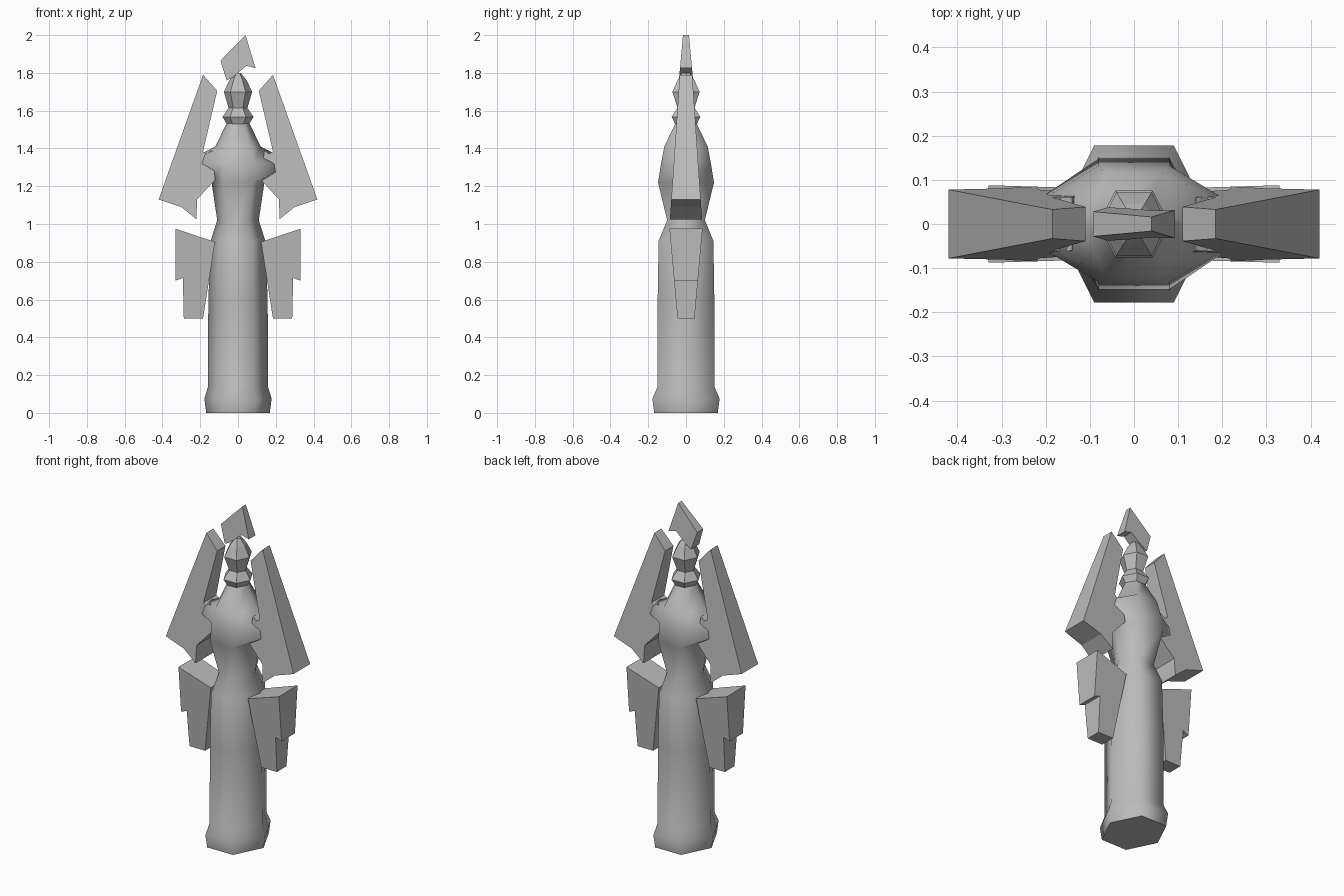
import bpy, bmesh

if "Cube" in bpy.data.objects:
    bpy.data.objects.remove(bpy.data.objects["Cube"])

grey = bpy.data.materials.new("stone grey")
grey.use_nodes = True
grey.diffuse_color = (0.5, 0.5, 0.5, 1)
grey.node_tree.nodes["Principled BSDF"].inputs["Base Color"].default_value = (0.5, 0.5, 0.5, 1)


def finish(bm, name, smooth=False):
    bmesh.ops.recalc_face_normals(bm, faces=bm.faces)
    for f in bm.faces:
        f.smooth = smooth and len(f.verts) == 4
        if len(f.verts) == 6:
            for e in f.edges:
                e.smooth = False
    mesh = bpy.data.meshes.new(name)
    bm.to_mesh(mesh)
    bm.free()
    mesh.materials.append(grey)
    obj = bpy.data.objects.new(name, mesh)
    bpy.context.collection.objects.link(obj)
    return obj


def hex_loft(name, rings, smooth):
    """Stack six-sided rings given as (z, front half width, side reach, depth)."""
    bm = bmesh.new()
    loops = []
    for z, w, reach, d in rings:
        corners = [(reach, 0), (w, d), (-w, d), (-reach, 0), (-w, -d), (w, -d)]
        loops.append([bm.verts.new((x, y, z)) for x, y in corners])
    for a, b in zip(loops, loops[1:]):
        for i in range(6):
            j = (i + 1) % 6
            bm.faces.new((a[i], a[j], b[j], b[i]))
    bm.faces.new(loops[0])
    bm.faces.new(loops[-1])
    return finish(bm, name, smooth)


def plate(name, outline, depth, side=1):
    """Extrude an xz outline along y, with half depth varying with height."""
    bm = bmesh.new()
    front = [bm.verts.new((side * x, -depth(z), z)) for x, z in outline]
    back = [bm.verts.new((side * x, depth(z), z)) for x, z in outline]
    bm.faces.new(front)
    bm.faces.new(back)
    n = len(outline)
    for i in range(n):
        j = (i + 1) % n
        bm.faces.new((front[i], front[j], back[j], back[i]))
    return finish(bm, name)


# Robed body, with pointed shoulders reaching into the upper plates
hex_loft("body", [
    (0, .085, .168, .168), (.075, .09, .178, .178), (.135, .08, .16, .152),
    (.6, .08, .157, .15), (.91, .075, .145, .145), (1.02, .055, .11, .1),
    (1.22, .08, .14, .148), (1.32, .08, .3, .132), (1.41, .065, .12, .115),
    (1.535, .03, .06, .055)], True)

# Faceted collar and head
hex_loft("head", [
    (1.53, .03, .06, .058), (1.567, .042, .082, .076), (1.615, .026, .05, .045),
    (1.7, .04, .075, .072), (1.76, .024, .046, .045), (1.8, .008, .015, .02)], False)

# Hooked crest
plate("crest", [(.04, 2), (-.093, 1.865), (-.06, 1.76), (-.03, 1.775),
                (0, 1.8), (.045, 1.838), (.093, 1.825)],
      lambda z: .016 + .09 * (2 - z))

# Mirrored shoulder and hip plates
shoulder = [(.185, 1.79), (.42, 1.13), (.3, 1.09), (.22, 1.025),
            (.217, 1.13), (.12, 1.235), (.14, 1.39), (.165, 1.37),
            (.185, 1.385), (.11, 1.705)]
hip = [(.33, .975), (.33, .7), (.292, .715), (.287, .5), (.185, .5), (.122, .905)]
for label, side in (("left", 1), ("right", -1)):
    plate(label + "_shoulder_plate", shoulder, lambda z: .033 + .068 * (1.79 - z), side)
    plate(label + "_hip_plate", hip, lambda z: .045 + .09 * (z - .5), side)
